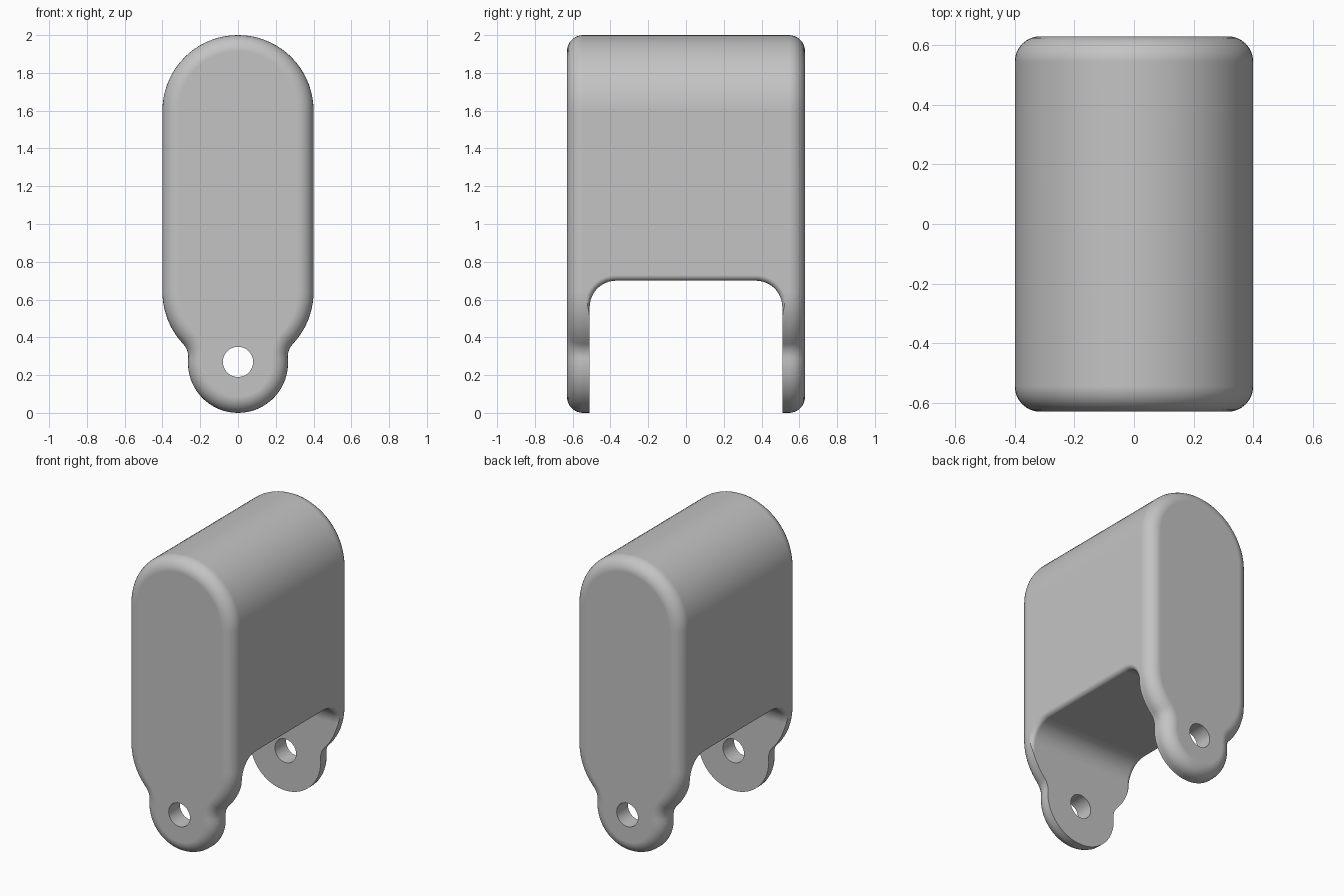
import bpy, bmesh, math
from mathutils import Vector

if "Cube" in bpy.data.objects:
    bpy.data.objects.remove(bpy.data.objects["Cube"])


def loft(name, rings):
    """Closed solid through equal-length rings of 3D points, capped at both ends."""
    bm = bmesh.new()
    loops = [[bm.verts.new(p) for p in ring] for ring in rings]
    n = len(loops[0])
    for a, b in zip(loops, loops[1:]):
        for i in range(n):
            j = (i + 1) % n
            bm.faces.new((a[i], a[j], b[j], b[i]))
    bm.faces.new(loops[0])
    bm.faces.new(loops[-1])
    bmesh.ops.recalc_face_normals(bm, faces=bm.faces)
    mesh = bpy.data.meshes.new(name)
    bm.to_mesh(mesh)
    bm.free()
    obj = bpy.data.objects.new(name, mesh)
    bpy.context.collection.objects.link(obj)
    return obj


def arc(cx, cz, r, a0, a1, n):
    """Arc points, each with its radial direction."""
    out = []
    for i in range(n + 1):
        a = a0 + (a1 - a0) * i / n
        d = Vector((math.cos(a), math.sin(a)))
        out.append((Vector((cx, cz)) + d * r, d))
    return out


# Outline: rounded top, straight sides, rounded shoulders, filleted neck, round lug
R, TOP, SHOULDER = 0.4, 1.6, 0.64
LUG_R, LUG_Z, NECK = 0.265, 0.265, 0.1
r1, r2 = R + NECK, LUG_R + NECK
nz = (SHOULDER**2 - LUG_Z**2 - r1**2 + r2**2) / (2 * (SHOULDER - LUG_Z))
nx = math.sqrt(r2**2 - (nz - LUG_Z)**2)
to_shoulder = math.atan2(SHOULDER - nz, -nx)
to_lug = math.atan2(LUG_Z - nz, -nx) % math.tau
half = arc(0, TOP, R, math.pi / 2, 0, 18)
half += arc(0, SHOULDER, R, 0, math.atan2(nz - SHOULDER, nx), 10)
half += [(p, -d) for p, d in arc(nx, nz, NECK, to_shoulder, to_lug, 8)[1:]]
half += arc(0, LUG_Z, LUG_R, math.atan2(nz - LUG_Z, nx), -math.pi / 2, 16)[1:]
mirrored = [(Vector((-p.x, p.y)), Vector((-d.x, d.y))) for p, d in half[1:-1]]
outline = half + mirrored[::-1]

# Body with rounded front and back rims
HALF_Y, RIM, STEPS = 0.63, 0.085, 8
sections = []
for i in range(STEPS + 1):
    a = math.pi / 2 * i / STEPS
    sections.append((HALF_Y - RIM + RIM * math.sin(a), RIM * (1 - math.cos(a))))
sections = [(-y, o) for y, o in sections[::-1]] + sections
body = loft("bracket_body", [
    [((p - d * o).x, y, (p - d * o).y) for p, d in outline] for y, o in sections])

# Slot cutter, flaring near the sides to round the slot's top edge
FLARE = 0.03


def slot_ring(x, off):
    pts = [(-0.51 - off, -0.3)]
    pts += [tuple(p) for p, d in arc(-0.37, 0.56, 0.14 + off, math.pi, math.pi / 2, 12)]
    pts += [(-y, z) for y, z in pts[::-1]]
    return [(x, y, z) for y, z in pts]


flare = [(R - FLARE + FLARE * math.sin(a), FLARE * (1 - math.cos(a)))
         for a in [math.pi / 2 * i / 6 for i in range(7)]]
flare.append((0.5, FLARE))
stations = [(-x, o) for x, o in flare[::-1]] + flare
slot = loft("slot_cutter", [slot_ring(x, o) for x, o in stations])

# Pin hole cutter through both lugs
circle = arc(0, LUG_Z + 0.005, 0.08, 0, math.tau, 32)[:-1]
pin = loft("pin_hole_cutter", [[(p.x, y, p.y) for p, d in circle] for y in (-1, 1)])

bpy.context.view_layer.objects.active = body
body.select_set(True)
for cutter in (slot, pin):
    cutter.hide_render = True
    mod = body.modifiers.new("cut", 'BOOLEAN')
    mod.operation = 'DIFFERENCE'
    mod.solver = 'EXACT'
    mod.object = cutter
    bpy.ops.object.modifier_apply(modifier=mod.name)
    bpy.data.objects.remove(cutter, do_unlink=True)

# Colour and smooth shading
grey = bpy.data.materials.new("light_grey")
grey.diffuse_color = (0.55, 0.55, 0.55, 1)
grey.use_nodes = True
grey.node_tree.nodes["Principled BSDF"].inputs["Base Color"].default_value = grey.diffuse_color
body.data.materials.clear()
body.data.materials.append(grey)
bpy.ops.object.shade_smooth_by_angle(angle=math.radians(35))
weighted = body.modifiers.new("flat_caps", 'WEIGHTED_NORMAL')
weighted.keep_sharp = True
